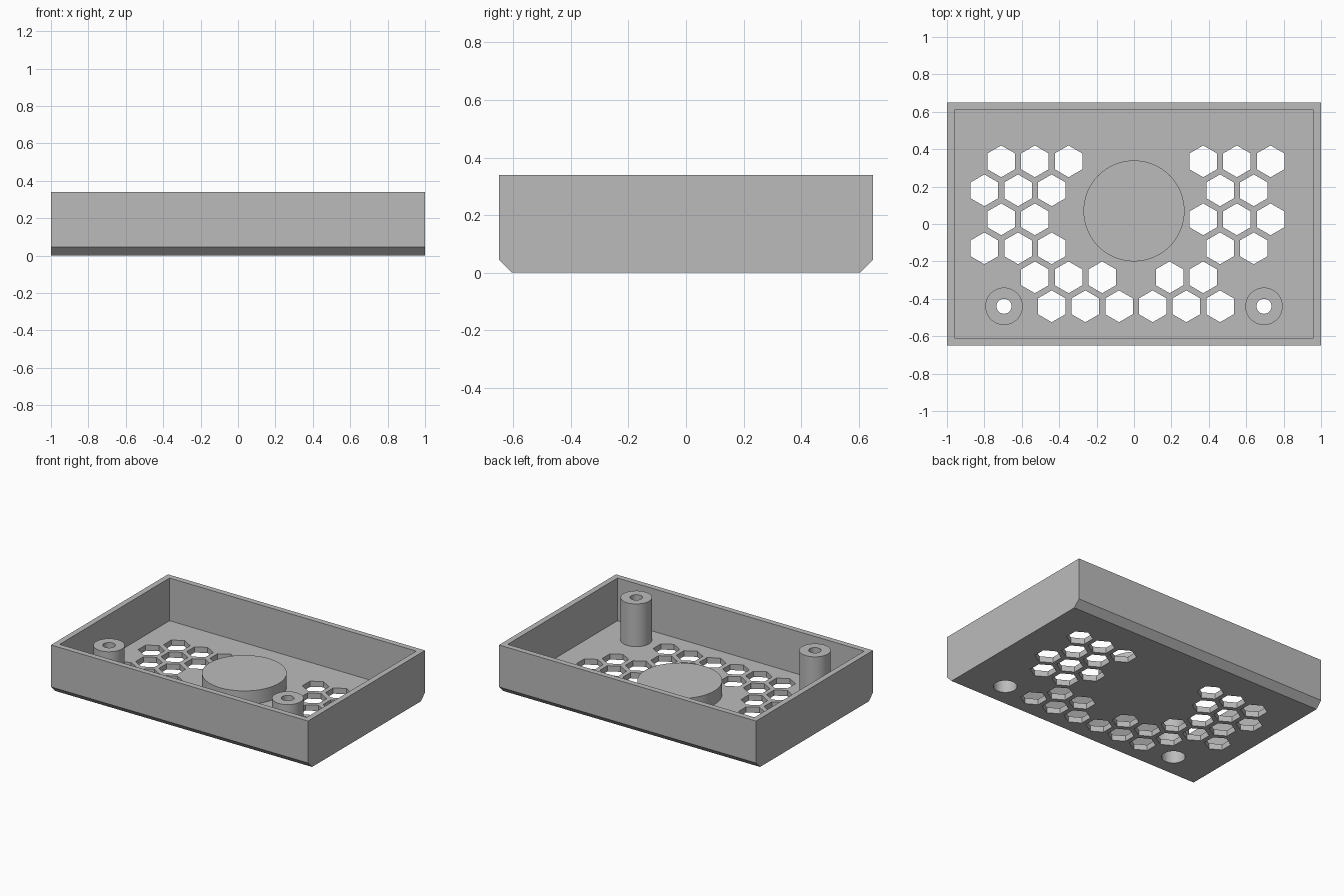
import bpy, bmesh, math
from mathutils import Matrix, Vector

if "Cube" in bpy.data.objects:
    bpy.data.objects.remove(bpy.data.objects["Cube"], do_unlink=True)

HALF_X, HALF_Y, HEIGHT = 1.0, 0.65, 0.34
WALL, CHAMFER = 0.04, 0.045
POST_X, POST_Y, BORE = 0.695, -0.44, 0.075

grey = bpy.data.materials.new("plain grey")
grey.use_nodes = True
grey.diffuse_color = (0.5, 0.5, 0.5, 1)
grey.node_tree.nodes["Principled BSDF"].inputs["Base Color"].default_value = (0.5, 0.5, 0.5, 1)


def make_object(name, bm, smooth=False):
    bmesh.ops.recalc_face_normals(bm, faces=bm.faces)
    mesh = bpy.data.meshes.new(name)
    bm.to_mesh(mesh)
    bm.free()
    mesh.materials.append(grey)
    obj = bpy.data.objects.new(name, mesh)
    bpy.context.collection.objects.link(obj)
    if smooth:
        select(obj)
        bpy.ops.object.shade_smooth_by_angle(angle=math.radians(30))
    return obj


def select(obj):
    bpy.ops.object.select_all(action="DESELECT")
    obj.select_set(True)
    bpy.context.view_layer.objects.active = obj


def add_prism(bm, x, y, radius, sides, low, high, turn=0.0):
    place = Matrix.Translation((x, y, (low + high) / 2)) @ Matrix.Rotation(turn, 4, "Z")
    bmesh.ops.create_cone(bm, cap_ends=True, segments=sides, radius1=radius,
                          radius2=radius, depth=high - low, matrix=place)


def lathe(name, profile, x, y, sides=48):
    bm = bmesh.new()
    verts = [bm.verts.new((r, 0, z)) for r, z in profile]
    edges = [bm.edges.new((v, verts[i - 1])) for i, v in enumerate(verts)]
    bmesh.ops.spin(bm, geom=verts + edges, cent=(0, 0, 0), axis=(0, 0, 1),
                   angle=math.tau, steps=sides)
    bmesh.ops.remove_doubles(bm, verts=bm.verts, dist=0.0001)
    bmesh.ops.translate(bm, verts=bm.verts, vec=(x, y, 0))
    return make_object(name, bm, smooth=True)


def cut(target, cutter):
    cutter.hide_render = True
    mod = target.modifiers.new("cut", "BOOLEAN")
    mod.operation, mod.solver, mod.object = "DIFFERENCE", "EXACT", cutter
    select(target)
    bpy.ops.object.modifier_apply(modifier=mod.name)
    bpy.data.objects.remove(cutter, do_unlink=True)


# Tray: side profile with chamfered front and back bottom edges
bm = bmesh.new()
half = [(HALF_Y - CHAMFER, 0), (HALF_Y, CHAMFER), (HALF_Y, HEIGHT)]
outline = half + [(-y, z) for y, z in reversed(half)]
face = bm.faces.new([bm.verts.new((-HALF_X, y, z)) for y, z in outline])
end = bmesh.ops.extrude_face_region(bm, geom=[face])["geom"]
bmesh.ops.translate(bm, vec=Vector((2 * HALF_X, 0, 0)),
                    verts=[v for v in end if isinstance(v, bmesh.types.BMVert)])
tray = make_object("tray", bm)

# Open inside of the tray
bm = bmesh.new()
bmesh.ops.create_cube(bm, size=1, matrix=Matrix.Translation((0, 0, WALL + 0.5))
                      @ Matrix.Diagonal((2 * (HALF_X - WALL), 2 * (HALF_Y - WALL), 1, 1)))
cut(tray, make_object("cavity_cutter", bm))

# Honeycomb vents and screw bores through the floor
VENTS = ["xxx...xxx",
         "xxx....xx",
         "xx....xxx",
         "xxx....xx",
         ".xxx.xx..",
         "..xxxxxx."]
bm = bmesh.new()
for row, line in enumerate(VENTS):
    start = -0.71 if row % 2 == 0 else -0.80
    for column, mark in enumerate(line):
        if mark == "x":
            add_prism(bm, start + 0.18 * column, 0.335 - 0.155 * row,
                      0.085, 6, -0.1, 0.1, math.radians(0))
for side in (-1, 1):
    add_prism(bm, side * POST_X, POST_Y, BORE, 48, -0.1, 0.1)
cut(tray, make_object("vent_cutter", bm))

# Hollow screw posts, wider bore below
post = [(0.1, WALL), (0.1, HEIGHT), (0.04, HEIGHT), (0.04, 0.25), (BORE, 0.25), (BORE, WALL)]
lathe("left_screw_post", post, POST_X, POST_Y)
lathe("right_screw_post", post, -POST_X, POST_Y)

# Raised round boss on the floor
bm = bmesh.new()
add_prism(bm, 0, 0.07, 0.27, 64, WALL - 0.01, 0.135)
make_object("round_boss", bm, smooth=True)
